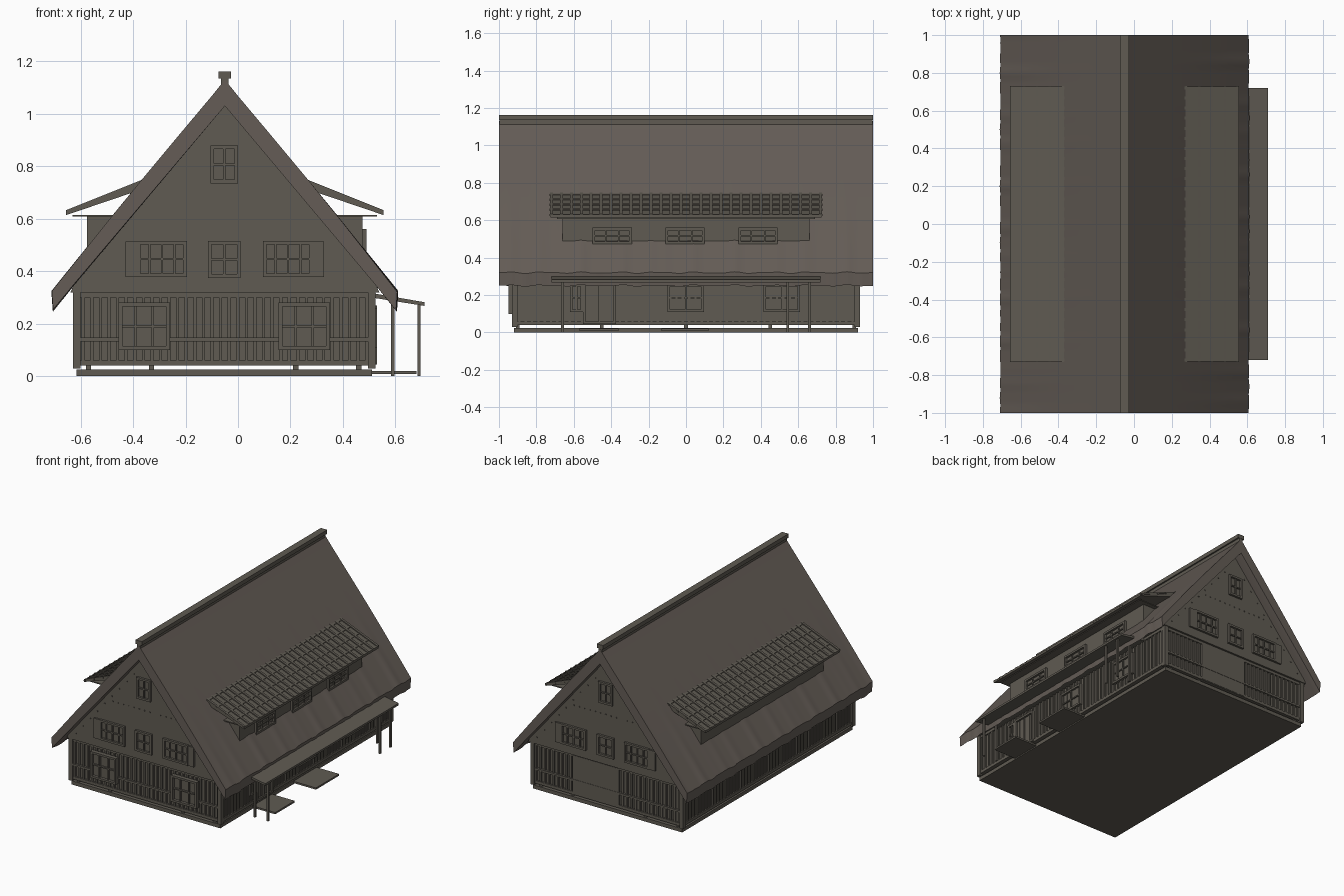
import bpy, bmesh, math

if "Cube" in bpy.data.objects:
    bpy.data.objects.remove(bpy.data.objects["Cube"])

CX = -0.05  # ridge line offset


def mat(name, c):
    m = bpy.data.materials.new(name)
    m.diffuse_color = (*c, 1)
    m.use_nodes = True
    m.node_tree.nodes["Principled BSDF"].inputs["Base Color"].default_value = m.diffuse_color
    return m


WOOD = mat("weathered wood", (0.115, 0.104, 0.085))
THATCH = mat("thatch", (0.128, 0.108, 0.093))


def finish(bm, name, m):
    bmesh.ops.recalc_face_normals(bm, faces=bm.faces)
    me = bpy.data.meshes.new(name)
    bm.to_mesh(me)
    bm.free()
    me.materials.append(m)
    ob = bpy.data.objects.new(name, me)
    bpy.context.collection.objects.link(ob)
    return ob


def box(bm, x0, x1, y0, y1, z0, z1):
    r = bmesh.ops.create_cube(bm, size=1)
    for v in r["verts"]:
        v.co = ((x0 + x1) / 2 + v.co.x * (x1 - x0),
                (y0 + y1) / 2 + v.co.y * (y1 - y0),
                (z0 + z1) / 2 + v.co.z * (z1 - z0))


def prism(bm, pts, y0, y1):
    """Extrude an xz profile along y."""
    a = [bm.verts.new((x, y0, z)) for x, z in pts]
    b = [bm.verts.new((x, y1, z)) for x, z in pts]
    bm.faces.new(a)
    bm.faces.new(b)
    n = len(pts)
    for i in range(n):
        j = (i + 1) % n
        bm.faces.new((a[i], a[j], b[j], b[i]))


def on_face(bm, face, u0, u1, z0, z1, d0, d1):
    """Box on a wall: u runs along the wall, d is the outward coordinate."""
    if face == "front":
        box(bm, u0, u1, -d1, -d0, z0, z1)
    elif face == "back":
        box(bm, u0, u1, d0, d1, z0, z1)
    elif face == "right":
        box(bm, d0, d1, u0, u1, z0, z1)
    else:
        box(bm, -d1, -d0, u0, u1, z0, z1)


def window(bm, face, u0, u1, z0, z1, d0, d1, cols=2, rows=2):
    """Recessed pane, frame and glazing bars."""
    f = 0.014
    on_face(bm, face, u0, u1, z0, z1, d0, d0 + (d1 - d0) * 0.3)
    for a, b in ((u0, u0 + f), (u1 - f, u1)):
        on_face(bm, face, a, b, z0, z1, d0, d1)
    for a, b in ((z0, z0 + f), (z1 - f, z1)):
        on_face(bm, face, u0 + f, u1 - f, a, b, d0, d1)
    dm = d0 + (d1 - d0) * 0.75
    for i in range(1, cols):
        u = u0 + (u1 - u0) * i / cols
        on_face(bm, face, u - .004, u + .004, z0 + f, z1 - f, d0, dm)
    for i in range(1, rows):
        z = z0 + (z1 - z0) * i / rows
        on_face(bm, face, u0 + f, u1 - f, z - .004, z + .004, d0, dm)


# thatched roof: thick gable section swept along y, wavy near the eaves
half = [(0, 1.13), (0.05, 1.068), (0.16, 0.937), (0.32, 0.745),
        (0.45, 0.584), (0.56, 0.444), (0.657, 0.32)]
inner = [(0.652, 0.25), (0.57, 0.352), (0, 1.03)]
right = half + inner
loop = right + [(-x, z) for x, z in reversed(right[1:-1])]
bm = bmesh.new()
N = 100
rings = []
for k in range(N + 1):
    y = -1 + 2 * k / N
    ring = []
    for x, z in loop:
        w = max(0, (abs(x) - 0.3) / 0.36) ** 1.5
        ph = 0 if x > 0 else 1.7
        s = 0.6 * math.sin(y * 31 + ph) + 0.4 * math.sin(y * 53 + 2 * ph)
        ring.append(bm.verts.new((CX + x + math.copysign(0.004 * w * s, x), y, z + 0.005 * w * s)))
    rings.append(ring)
n = len(loop)
for a, b in zip(rings, rings[1:]):
    for i in range(n):
        j = (i + 1) % n
        bm.faces.new((a[i], a[j], b[j], b[i]))
bm.faces.new(rings[0])
bm.faces.new(rings[-1])
roof = finish(bm, "thatched_roof", THATCH)
for p in roof.data.polygons:
    p.use_smooth = len(p.vertices) == 4
roof.data.set_sharp_from_angle(angle=math.radians(30))

# ridge boards
bm = bmesh.new()
box(bm, CX - .024, CX + .024, -1, 1, 1.135, 1.162)
box(bm, CX - .014, CX + .014, -.998, .998, 1.10, 1.136)
finish(bm, "ridge_cap", WOOD)

# foundation slab, short piers and sill
bm = bmesh.new()
box(bm, -.615, .51, -.92, .92, 0, .025)
for x in (-.57, -.33, .22, .46):
    for y in (-.9, -.45, 0, .45, .9):
        box(bm, x - .01, x + .01, y - .01, y + .01, .02, .05)
finish(bm, "foundation", WOOD)

# lower walls and gable block
bm = bmesh.new()
box(bm, -.61, .51, -.91, .91, .04, .33)
finish(bm, "lower_walls", WOOD)
bm = bmesh.new()
prism(bm, [(CX - .59, .318), (CX + .59, .318), (CX + .57, .36), (CX, 1.04), (CX - .57, .36)], -.935, .935)
finish(bm, "gable_walls", WOOD)

# corner posts, rails and vertical battens
bm = bmesh.new()
for x in (-.615, .51):
    for y in (-.915, .915):
        box(bm, x - .014, x + .014, y - .015, y + .015, .03, .32)
for face in ("front", "back"):
    on_face(bm, face, -.61, .51, .04, .06, .9, .922)
    on_face(bm, face, -.61, .51, .133, .147, .9, .926)
    on_face(bm, face, -.61, .51, .30, .32, .9, .922)
    for i in range(34):
        u = -.59 + i * 1.08 / 33
        if face == "back" and -.14 < u < .21:
            continue
        on_face(bm, face, u - .006, u + .006, .05, .31, .9, .92)
for face, d in (("left", .61), ("right", .51)):
    on_face(bm, face, -.91, .91, .04, .06, d - .01, d + .01)
    on_face(bm, face, -.91, .91, .30, .32, d - .01, d + .01)
    for i in range(54):
        u = -.89 + i * 1.78 / 53
        on_face(bm, face, u - .006, u + .006, .05, .31, d - .01, d + .008)
finish(bm, "wall_battens", WOOD)

# barn door at the back
bm = bmesh.new()
on_face(bm, "back", -.14, .21, .045, .31, .9, .924)
finish(bm, "back_door", WOOD)

# lower front windows
bm = bmesh.new()
for u0, u1 in ((-.455, -.26), (.155, .35)):
    window(bm, "front", u0, u1, .10, .28, .92, .948, 3, 2)
finish(bm, "lower_front_windows", WOOD)

# gable windows with shutters, and pegs
bm = bmesh.new()
pegs = bmesh.new()
for face in ("front", "back"):
    window(bm, face, -.105, 0, .735, .88, .93, .95, 2, 2)
    window(bm, face, -.115, .01, .375, .515, .93, .95, 2, 2)
    for s in (-1, 1):
        a, b = sorted((CX + s * .145, CX + s * .335))
        window(bm, face, a, b, .378, .515, .93, .95, 4, 2)
        a, b = sorted((CX + s * .335, CX + s * .378))
        on_face(bm, face, a, b, .378, .513, .93, .947)
    for i in range(13):
        u = CX - .24 + i * .04
        on_face(pegs, face, u - .003, u + .003, .657, .663, .93, .94)
    for s in (-1, 1):
        for i in range(9):
            t = .08 + i * .055
            z = 1.03 - 1.19 * t - .045
            on_face(pegs, face, CX + s * t - .003, CX + s * t + .003, z - .003, z + .003, .93, .94)
finish(bm, "gable_windows", WOOD)
finish(pegs, "gable_pegs", WOOD)

# dormers on both slopes: walls, soffit, tiled roof
for side, s in (("left", -1), ("right", 1)):
    bm = bmesh.new()
    xs = sorted((CX + s * .37, CX + s * .525))
    box(bm, *xs, -.66, .66, .455, .615)
    xs = sorted((CX + s * .40, CX + s * .58))
    box(bm, *xs, -.69, .69, .608, .615)
    finish(bm, side + "_dormer_wall", WOOD)

    bm = bmesh.new()
    ax, az, bx, bz = .31, .744, .605, .626
    prism(bm, [(CX + s * ax, az), (CX + s * bx, bz), (CX + s * bx, bz - .012), (CX + s * ax, az - .03)], -.725, .725)
    for i in range(28):  # tile ribs down the slope
        y = -.72 + i * 1.44 / 27
        prism(bm, [(CX + s * ax, az + .007), (CX + s * bx, bz + .007),
                   (CX + s * bx, bz - .004), (CX + s * ax, az - .004)], y - .008, y + .008)
    for i in range(5):  # tile courses along the eave
        t = .04 + i * .23
        x, z = ax + (bx - ax) * t, az + (bz - az) * t
        prism(bm, [(CX + s * x, z + .004), (CX + s * (x + .012), z - .001),
                   (CX + s * (x + .012), z - .008), (CX + s * x, z - .008)], -.73, .73)
    finish(bm, side + "_dormer_roof", WOOD)

bm = bmesh.new()
for c in (-.395, -.005, .385):
    window(bm, "right", c - .105, c + .105, .472, .56, .465, .49, 3, 2)
finish(bm, "right_dormer_windows", WOOD)

# right side windows and door
bm = bmesh.new()
for u0, u1 in ((-.62, -.55), (-.1, .095), (.415, .61)):
    window(bm, "right", u0, u1, .11, .26, .51, .53, 2, 2)
finish(bm, "right_windows", WOOD)
bm = bmesh.new()
window(bm, "right", -.55, -.375, .045, .27, .51, .53, 2, 1)
finish(bm, "right_door", WOOD)

# porch roof, posts and beam
bm = bmesh.new()
prism(bm, [(.52, .315), (.71, .282), (.71, .268), (.52, .298)], -.72, .72)
finish(bm, "porch_roof", WOOD)
bm = bmesh.new()
for y in (-.66, .545, .66):
    box(bm, .684, .696, y - .007, y + .007, 0, .275)
for y in (-.66, .66):
    box(bm, .584, .596, y - .007, y + .007, 0, .29)
finish(bm, "porch_posts", WOOD)

# entrance step slabs
bm = bmesh.new()
for y0, y1 in ((-.57, -.36), (-.13, .12)):
    box(bm, .50, .68, y0, y1, .008, .02)
finish(bm, "entrance_steps", WOOD)
